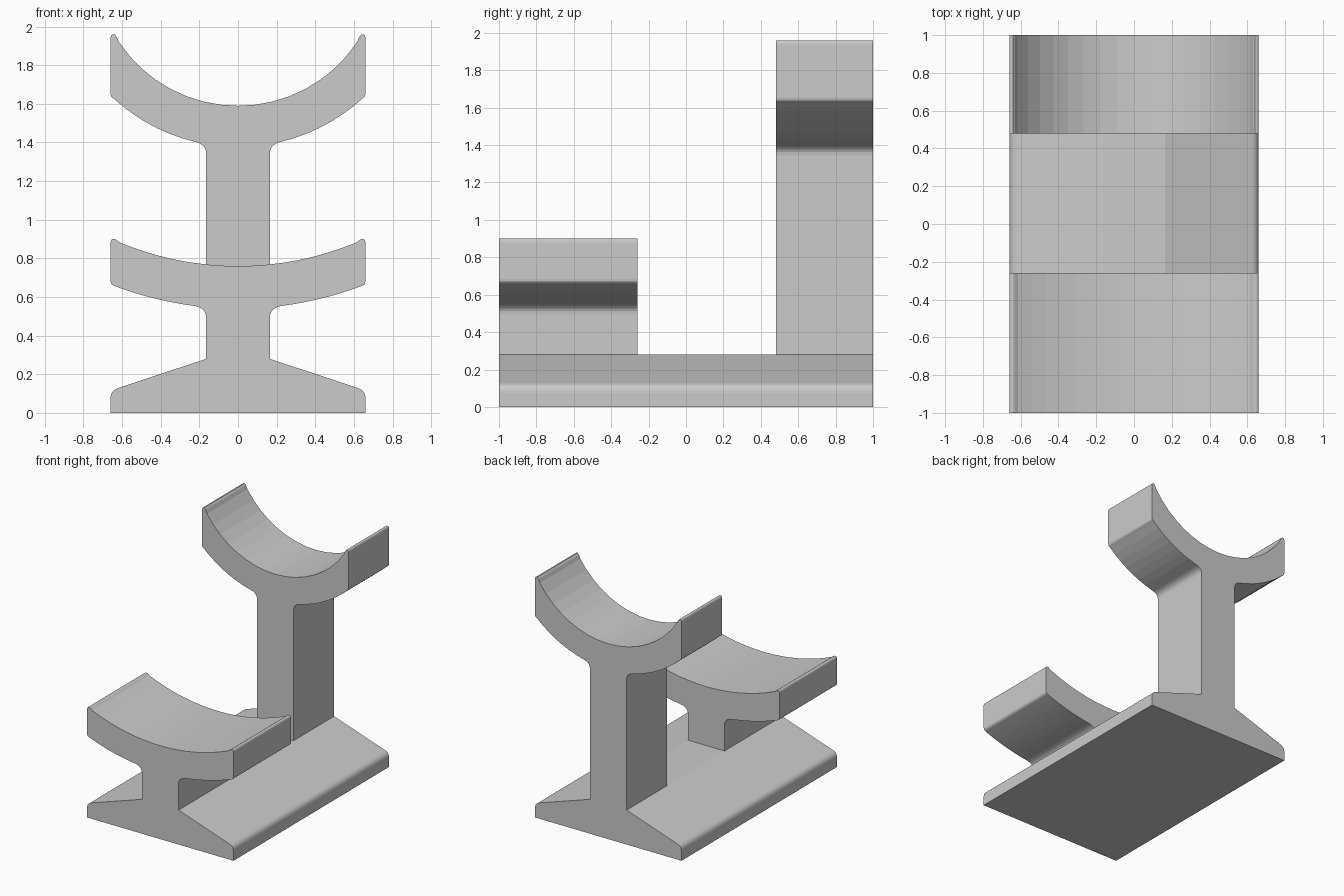
import bpy, bmesh
from math import asin, sin, cos

if "Cube" in bpy.data.objects:
    bpy.data.objects.remove(bpy.data.objects["Cube"])


def bend(a, corner, b, n=5):
    """Rounded corner from a to b."""
    return [tuple((1 - t) ** 2 * p + 2 * t * (1 - t) * c + t * t * q
                  for p, c, q in zip(a, corner, b))
            for t in (i / n for i in range(n + 1))]


def arc(radius, cz, x0, x1, n):
    """Lower part of a circle centred on x = 0, from x0 to x1."""
    a0, a1 = asin(x0 / radius), asin(x1 / radius)
    return [(radius * sin(a), cz - radius * cos(a))
            for a in (a0 + (a1 - a0) * i / n for i in range(n + 1))]


def prism(name, half, y0, y1):
    """Mirror a right-hand half profile and extrude it along y."""
    outline = half + [(-x, z) for x, z in reversed(half) if x > 1e-6]
    bm = bmesh.new()
    face = bm.faces.new([bm.verts.new((x, y0, z)) for x, z in outline])
    out = bmesh.ops.extrude_face_region(bm, geom=[face])
    for v in out["geom"]:
        if isinstance(v, bmesh.types.BMVert):
            v.co.y = y1
    bmesh.ops.recalc_face_normals(bm, faces=bm.faces)
    mesh = bpy.data.meshes.new(name)
    bm.to_mesh(mesh)
    bm.free()
    obj = bpy.data.objects.new(name, mesh)
    bpy.context.collection.objects.link(obj)
    return obj


W, P, BASE = 0.66, 0.165, 0.28   # half width, half post width, base height


def cradle(name, low, r_top, r_low, tip, y0, y1):
    """Post with a curved saddle; low is the saddle's lowest top point."""
    cz = low + r_top
    under = arc(r_low, cz, 0.225, 0.645, 7)
    top = arc(r_top, cz, 0.615, 0, 8)
    zx, zz = under[0]
    side = under[-1][1]
    half = [(P, BASE)]
    half += bend((P, zz - 0.06), (P, zz - 0.012), (zx, zz))    # neck fillet
    half += under[1:-1]
    half += bend(under[-1], (W, side + 0.007), (W, side + 0.025), 3)
    half += bend((W, tip - 0.025), (W, tip), (0.647, tip), 4)  # rounded tip
    half += bend((0.64, tip), (0.63, tip - 0.003), top[0], 2)
    half += top[1:]
    return prism(name, half, y0, y1)


# Sloped base
prism("base", [(W, 0)] + bend((W, 0.075), (W, 0.115), (0.625, 0.127)) + [(P, BASE)],
      -1, 1)

# Low shallow cradle at the front, tall deep cradle at the back
cradle("front_cradle", 0.76, 1.59, 1.81, 0.90, -1, -0.26)
cradle("rear_cradle", 1.59, 0.74, 0.953, 1.96, 0.48, 1)
